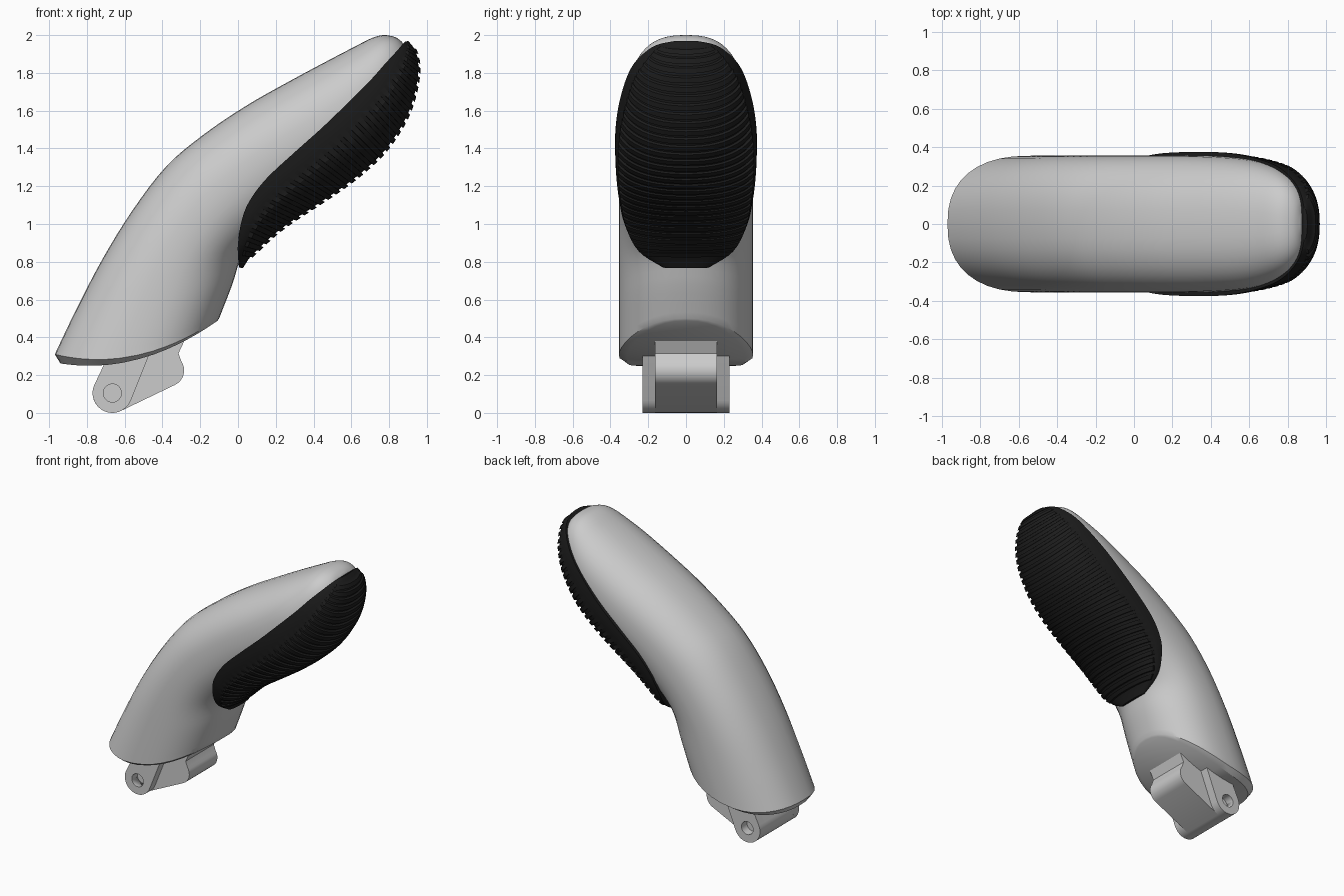
import bpy, bmesh, math
from mathutils import Vector

if "Cube" in bpy.data.objects:
    bpy.data.objects.remove(bpy.data.objects["Cube"])


def finish(name, bm, angle=30):
    bmesh.ops.recalc_face_normals(bm, faces=bm.faces)
    me = bpy.data.meshes.new(name)
    bm.to_mesh(me)
    bm.free()
    ob = bpy.data.objects.new(name, me)
    bpy.context.collection.objects.link(ob)
    bpy.context.view_layer.objects.active = ob
    bpy.ops.object.select_all(action='DESELECT')
    ob.select_set(True)
    bpy.ops.object.shade_smooth_by_angle(angle=math.radians(angle))
    return ob


def spline(rows, steps):
    """Catmull-Rom through rows of numbers."""
    out = []
    for i in range(len(rows) - 1):
        p = [rows[max(i - 1, 0)], rows[i], rows[i + 1], rows[min(i + 2, len(rows) - 1)]]
        for k in range(steps):
            t = k / steps
            out.append([0.5 * (2 * b + (c - a) * t + (2 * a - 5 * b + 4 * c - d) * t * t
                               + (3 * b - a - 3 * c + d) * t ** 3) for a, b, c, d in zip(*p)])
    return out + [list(rows[-1])]


def bridge(bm, rings):
    for a, b in zip(rings, rings[1:]):
        for k in range(len(a)):
            j = (k + 1) % len(a)
            bm.faces.new((a[k], a[j], b[j], b[k]))


def strip_cap(bm, r):
    """Close a mirrored ring with strips across its width."""
    n = len(r)
    for k in range(n // 2):
        f = list(dict.fromkeys((r[k], r[k + 1], r[(n - k - 1) % n], r[(n - k) % n])))
        if len(f) > 2:
            bm.faces.new(f)


# Handle body: upper x z, lower x z, half width, sag
N = 40
stations = [(-.97, .31, -.1, .5, .355, .1), (-.86, .54, -.03, .68, .355, .06),
            (-.72, .81, .02, .83, .355, .03), (-.56, 1.07, .1, .91, .355, 0),
            (-.38, 1.305, .22, 1.0, .355, 0), (-.18, 1.475, .36, 1.1, .355, 0),
            (.05, 1.63, .5, 1.19, .355, 0), (.28, 1.76, .64, 1.29, .35, 0),
            (.48, 1.867, .76, 1.41, .335, 0), (.62, 1.94, .85, 1.54, .3, 0),
            (.71, 1.985, .9, 1.7, .25, 0), (.77, 2.0, .92, 1.82, .19, 0),
            (.83, 1.99, .91, 1.89, .12, 0), (.868, 1.965, .885, 1.93, .04, 0)]
bm = bmesh.new()
rings = []
for ux, uz, lx, lz, w, sag in [(-.94, .262, -.108, .488, .315, .09)] + spline(stations, 4):
    ring = []
    for k in range(N):
        a = math.tau * k / N
        c, s = -math.cos(a), math.sin(a)
        e = 2 / (2.4 if c < 0 else 2.2)
        p = math.copysign(abs(c) ** e, c)
        y = math.copysign(abs(s) ** e, s) * w if k % (N // 2) else 0
        ring.append(bm.verts.new(((ux + lx) / 2 + p * (lx - ux) / 2, y,
                                  (uz + lz) / 2 + p * (lz - uz) / 2 - sag * (1 - p * p))))
    rings.append(ring)
bridge(bm, rings)
strip_cap(bm, rings[0])
strip_cap(bm, rings[-1])
finish("handle_body", bm)

# Ribbed grip pad: side edge x z, outer x z, half width
pad_rows = [(.005, .77, .03, .765, .12), (0, .83, .065, .82, .22), (0, .9, .11, .865, .28),
            (.02, 1.02, .19, .94, .33), (.06, 1.12, .29, 1.015, .352),
            (.15, 1.24, .42, 1.1, .368), (.3, 1.38, .56, 1.195, .375),
            (.44, 1.505, .68, 1.29, .373), (.57, 1.63, .79, 1.4, .356),
            (.7, 1.76, .89, 1.555, .32), (.78, 1.85, .94, 1.695, .275),
            (.84, 1.915, .958, 1.82, .21), (.87, 1.95, .945, 1.91, .15),
            (.885, 1.965, .905, 1.97, .08)]
dense = spline(pad_rows, 12)
dist = [0]
for a, b in zip(dense, dense[1:]):
    dist.append(dist[-1] + math.hypot(b[2] - a[2], b[3] - a[3]))


def pad_at(f):
    d = f * dist[-1]
    i = next((i for i in range(len(dist) - 2) if dist[i + 1] >= d), len(dist) - 2)
    t = (d - dist[i]) / (dist[i + 1] - dist[i])
    return [p + (q - p) * t for p, q in zip(dense[i], dense[i + 1])]


RIBS, M, DEPTH = 32, 30, 0.014
levels = [(0, 0)]
for r in range(RIBS):
    for t, h in ((.4, 0), (.42, 1), (.98, 1), (1, 0)):
        levels.append(((r + t) / RIBS, h if 0 < r < RIBS - 1 else 0))
bm = bmesh.new()
rings = []
for f, h in levels:
    ex, ez, ox, oz, w = pad_at(f)
    E, O = Vector((ex, 0, ez)), Vector((ox, 0, oz))
    out = (O - E).normalized()
    O -= out * 0.004
    ring = []
    for k in range(M + 1):
        a = math.pi * k / M
        c, s = math.cos(a), max(math.sin(a), 0)
        p = E + (O - E) * s ** (2 / 2.3)
        p.y = math.copysign(abs(c) ** (2 / 2.3), c) * w
        if h and 3 < k < M - 3:  # plain rim along the edge
            p += (out * s + Vector((0, c, 0))) * DEPTH
        ring.append(bm.verts.new(p))
    rings.append(ring)
bridge(bm, rings)
for r in (rings[0], rings[-1]):
    bm.faces.new(r)
pad = finish("grip_pad", bm)
mat = bpy.data.materials.new("black_rubber")
mat.diffuse_color = (0.012, 0.012, 0.012, 1)
mat.use_nodes = True
mat.node_tree.nodes["Principled BSDF"].inputs["Base Color"].default_value = mat.diffuse_color
pad.data.materials.append(mat)


def prism(name, pts, y0, y1):
    bm = bmesh.new()
    f = bm.faces.new([bm.verts.new((x, y0, z)) for x, z in pts])
    ext = bmesh.ops.extrude_face_region(bm, geom=[f])['geom']
    bmesh.ops.translate(bm, vec=(0, y1 - y0, 0),
                        verts=[v for v in ext if isinstance(v, bmesh.types.BMVert)])
    return finish(name, bm)


def arc(cx, cz, r, a0, a1, n):
    return [(cx + r * math.cos(math.radians(a0 + (a1 - a0) * i / n)),
             cz + r * math.sin(math.radians(a0 + (a1 - a0) * i / n))) for i in range(n + 1)]


# Hinge block under the handle
px, pz = -.665, .105
block = arc(px, pz, .105, 155, 291, 12) + arc(-.37, .225, .085, -65, 35, 8)
prism("hinge_block", block + [(-.315, .315), (-.28, .39), (-.5, .39), (-.66, .34)], -.165, .165)

# Hinge cheek plates with pin holes
cutter = prism("pin_cutter", arc(px, pz, .048, 0, 345, 23), -.4, .4)
cutter.hide_render = True
cutter.hide_set(True)
for side, name in ((-1, "hinge_cheek_front"), (1, "hinge_cheek_back")):
    cheek = prism(name, arc(px, pz, .105, 155, 338, 18) + [(-.45, .36), (-.66, .36)],
                  side * .165, side * .23)
    mod = cheek.modifiers.new("pin_hole", 'BOOLEAN')
    mod.operation, mod.object, mod.solver = 'DIFFERENCE', cutter, 'EXACT'
